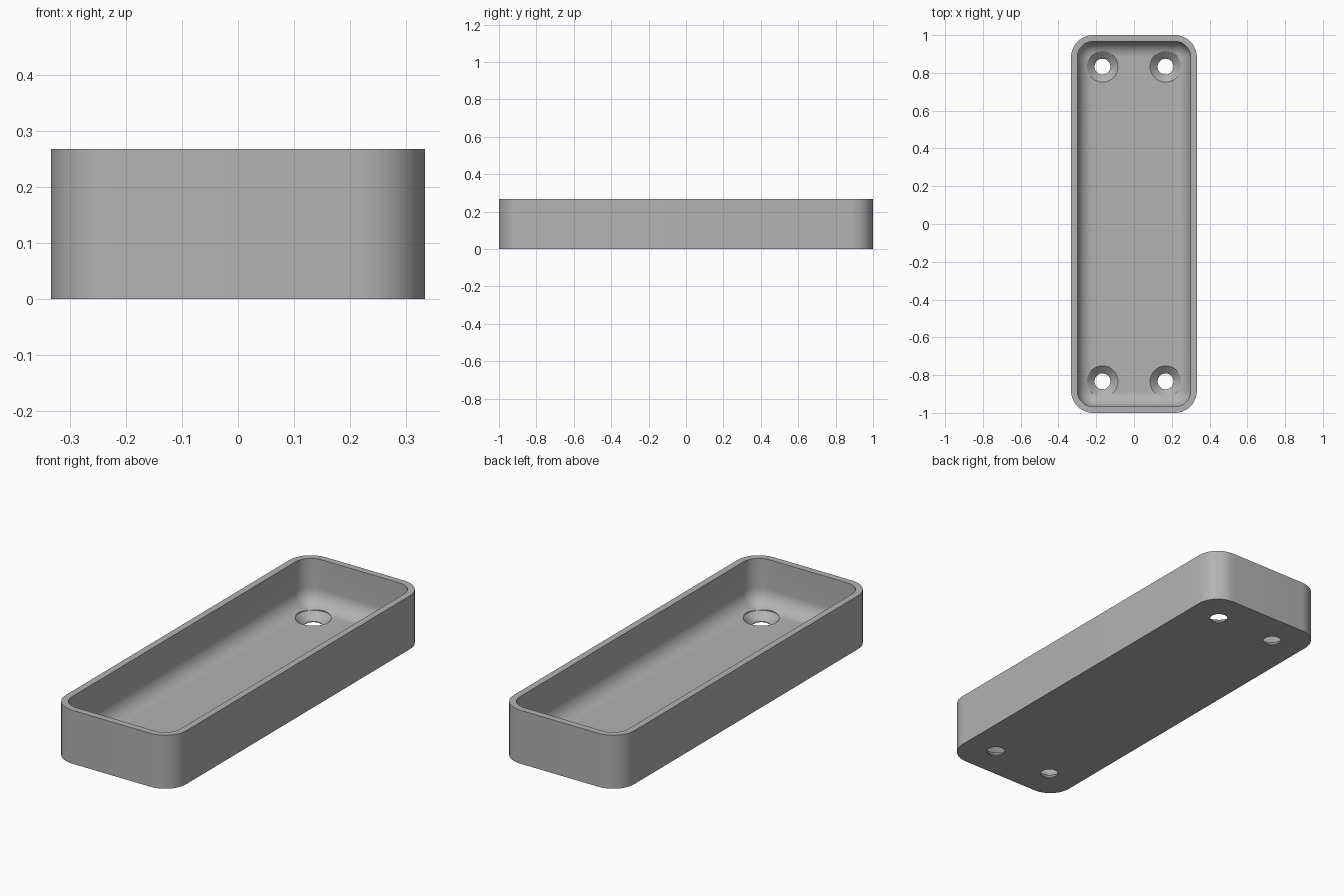
import bpy, bmesh, math

cube = bpy.data.objects.get("Cube")
if cube:
    bpy.data.objects.remove(cube, do_unlink=True)

HALF_X, HALF_Y, HEIGHT = 0.333, 1.0, 0.267
CORNER, WALL, FLOOR, FILLET = 0.117, 0.033, 0.04, 0.08
HOLE_X, HOLE_Y, HOLE_R, SINK_R = 0.167, 0.833, 0.042, 0.082
STEPS = 12

grey = bpy.data.materials.new("light grey")
grey.use_nodes = True
grey.diffuse_color = (0.45, 0.45, 0.45, 1)
grey.node_tree.nodes["Principled BSDF"].inputs["Base Color"].default_value = (0.45, 0.45, 0.45, 1)


def ring(bm, inset, z):
    """Rounded rectangle of vertices, moved inwards by inset."""
    r = max(CORNER - inset, 0.003)
    cx, cy = HALF_X - inset - r, HALF_Y - inset - r
    verts = []
    for q, (sx, sy) in enumerate(((1, 1), (-1, 1), (-1, -1), (1, -1))):
        for i in range(STEPS + 1):
            a = (q + i / STEPS) * math.pi / 2
            verts.append(bm.verts.new((sx * cx + r * math.cos(a), sy * cy + r * math.sin(a), z)))
    return verts


def circle(bm, x, y, r, z, n=48):
    return [bm.verts.new((x + r * math.cos(2 * math.pi * i / n),
                          y + r * math.sin(2 * math.pi * i / n), z)) for i in range(n)]


def loft(bm, rings):
    """Closed solid through a list of rings."""
    n = len(rings[0])
    for a, b in zip(rings, rings[1:]):
        for i in range(n):
            j = (i + 1) % n
            bm.faces.new((a[i], a[j], b[j], b[i]))
    bm.faces.new(rings[0][::-1])
    bm.faces.new(rings[-1])


def make_object(name, bm):
    bmesh.ops.recalc_face_normals(bm, faces=bm.faces)
    mesh = bpy.data.meshes.new(name)
    bm.to_mesh(mesh)
    bm.free()
    mesh.materials.append(grey)
    obj = bpy.data.objects.new(name, mesh)
    bpy.context.collection.objects.link(obj)
    return obj


# Tray: outer wall, rim, inner wall, then the rounded edge down to the floor
bm = bmesh.new()
rings = [ring(bm, 0, 0), ring(bm, 0, HEIGHT), ring(bm, WALL, HEIGHT)]
for i in range(STEPS + 1):
    a = i / STEPS * math.pi / 2
    rings.append(ring(bm, WALL + FILLET * (1 - math.cos(a)), FLOOR + FILLET * (1 - math.sin(a))))
loft(bm, rings)
tray = make_object("tray", bm)

# Countersunk screw holes in the four corners of the floor
bm = bmesh.new()
for x in (-HOLE_X, HOLE_X):
    for y in (-HOLE_Y, HOLE_Y):
        profile = ((HOLE_R, -0.05), (HOLE_R, 0.004), (SINK_R, FLOOR), (SINK_R, HEIGHT + 0.1))
        loft(bm, [circle(bm, x, y, r, z) for r, z in profile])
cutter = make_object("screw_hole_cutter", bm)
cutter.hide_render = True

cut = tray.modifiers.new("screw_holes", 'BOOLEAN')
cut.operation = 'DIFFERENCE'
cut.solver = 'EXACT'
cut.object = cutter
bpy.context.view_layer.objects.active = tray
tray.select_set(True)
bpy.ops.object.modifier_apply(modifier=cut.name)
bpy.data.objects.remove(cutter, do_unlink=True)

# Smooth rounded walls, crisp rims
bpy.ops.object.shade_smooth_by_angle(angle=math.radians(30))
